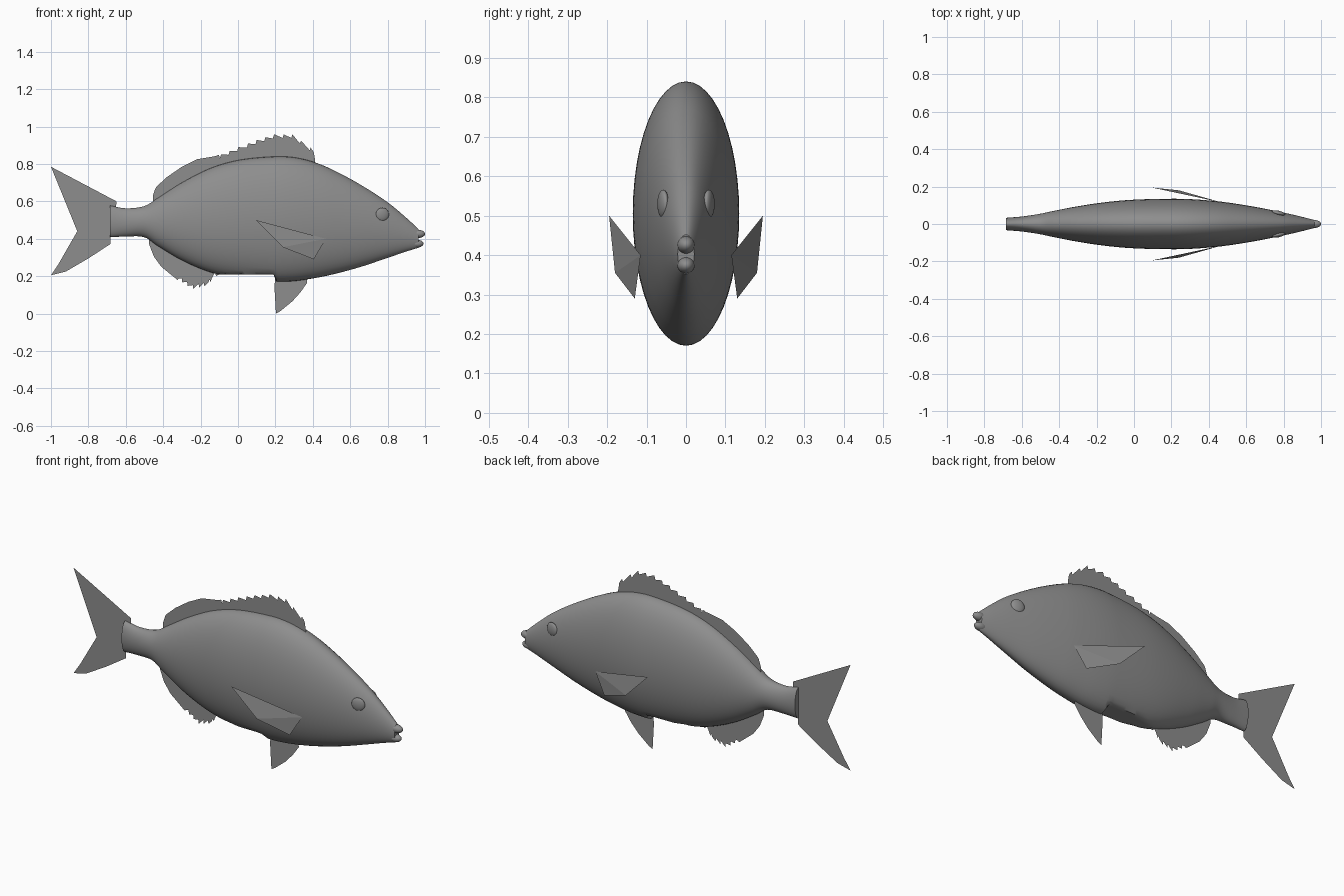
import bpy, bmesh, math

if "Cube" in bpy.data.objects:
    bpy.data.objects.remove(bpy.data.objects["Cube"])

grey = bpy.data.materials.new("plain grey")
grey.diffuse_color = (0.27, 0.27, 0.27, 1)
grey.use_nodes = True
grey.node_tree.nodes["Principled BSDF"].inputs["Base Color"].default_value = grey.diffuse_color


def add_object(name, bm, smooth=False):
    mesh = bpy.data.meshes.new(name)
    bm.to_mesh(mesh)
    bm.free()
    mesh.materials.append(grey)
    for p in mesh.polygons:
        p.use_smooth = smooth
    ob = bpy.data.objects.new(name, mesh)
    bpy.context.collection.objects.link(ob)
    return ob


def lerp_rows(rows, x):
    """Linear lookup of a row table at x."""
    x = min(max(x, rows[0][0]), rows[-1][0])
    for a, b in zip(rows, rows[1:]):
        if x <= b[0]:
            t = (x - a[0]) / (b[0] - a[0])
            return [p + (q - p) * t for p, q in zip(a, b)][1:]


def smooth_rows(rows, x):
    """Cubic Hermite lookup of a row table at x."""
    i = 0
    while i < len(rows) - 2 and x > rows[i + 1][0]:
        i += 1
    a, b = rows[i], rows[i + 1]
    p, n = rows[max(i - 1, 0)], rows[min(i + 2, len(rows) - 1)]
    h = b[0] - a[0]
    t = (x - a[0]) / h
    out = []
    for k in range(1, len(a)):
        m0 = (b[k] - p[k]) / (b[0] - p[0]) * h
        m1 = (n[k] - a[k]) / (n[0] - a[0]) * h
        out.append((2*t**3 - 3*t*t + 1) * a[k] + (t**3 - 2*t*t + t) * m0
                   + (3*t*t - 2*t**3) * b[k] + (t**3 - t*t) * m1)
    return out


# Body stations: x, top, bottom, half width
BODY = [(-0.685, 0.578, 0.408, 0.033), (-0.60, 0.563, 0.412, 0.040),
        (-0.50, 0.575, 0.408, 0.055), (-0.43, 0.617, 0.362, 0.070),
        (-0.30, 0.700, 0.285, 0.095), (-0.15, 0.776, 0.222, 0.117),
        (0.00, 0.820, 0.190, 0.130), (0.20, 0.840, 0.171, 0.135),
        (0.30, 0.835, 0.174, 0.133), (0.40, 0.812, 0.188, 0.126),
        (0.50, 0.772, 0.208, 0.115), (0.65, 0.692, 0.248, 0.091),
        (0.80, 0.595, 0.298, 0.061), (0.90, 0.512, 0.332, 0.038),
        (0.965, 0.452, 0.352, 0.021)]

# Body: lofted ellipses with a shallow flat on the belly
SIDES, RINGS = 48, 100
bm = bmesh.new()
rings = []
for i in range(RINGS + 1):
    x = BODY[0][0] + (BODY[-1][0] - BODY[0][0]) * i / RINGS
    top, bot, w = smooth_rows(BODY, x)
    ring = []
    for j in range(SIDES):
        a = 2 * math.pi * j / SIDES
        z = (top + bot) / 2 + (top - bot) / 2 * math.sin(a)
        if -0.12 < x < 0.20:
            z = max(z, 0.209)
        ring.append(bm.verts.new((x, w * math.cos(a), z)))
    rings.append(ring)
for r, s in zip(rings, rings[1:]):
    for j in range(SIDES):
        k = (j + 1) % SIDES
        bm.faces.new((r[j], r[k], s[k], s[j]))
bm.faces.new(rings[0][::-1])
bm.faces.new(rings[-1])
bmesh.ops.recalc_face_normals(bm, faces=bm.faces)
body = add_object("body", bm, True)
bpy.context.view_layer.objects.active = body
body.select_set(True)
bpy.ops.object.shade_smooth_by_angle(angle=math.radians(40))


def ellipsoid(name, centre, radii, tilt=0):
    bm = bmesh.new()
    bmesh.ops.create_uvsphere(bm, u_segments=24, v_segments=14, radius=1)
    ob = add_object(name, bm, True)
    ob.location, ob.scale = centre, radii
    ob.rotation_euler = (0, 0, tilt)


# Lips with the mouth gap between them, and slightly raised eyes
ellipsoid("upper_lip", (0.962, 0, 0.426), (0.038, 0.022, 0.022))
ellipsoid("lower_lip", (0.955, 0, 0.374), (0.037, 0.022, 0.021))
for side, label in ((-1, "right"), (1, "left")):
    ellipsoid(label + "_eye", (0.772, side * 0.058, 0.53),
              (0.036, 0.013, 0.036), side * -0.22)


# Dorsal and anal fins: flat strips from the body to a ragged edge
def strip_fin(name, edge, side, teeth_from, teeth_to, amp, pitch):
    bm = bmesh.new()
    n, prev = 150, None
    for i in range(n + 1):
        x = edge[0][0] + (edge[-1][0] - edge[0][0]) * i / n
        z = lerp_rows(edge, x)[0]
        if teeth_from < x < teeth_to:
            z -= side * amp * ((x / pitch) % 1)
        base = smooth_rows(BODY, x)[0 if side > 0 else 1] - side * 0.015
        pair = (bm.verts.new((x, 0, base)), bm.verts.new((x, 0, z)))
        if prev:
            bm.faces.new((prev[0], pair[0], pair[1], prev[1]))
        prev = pair
    add_object(name, bm)


strip_fin("dorsal_fin",
          [(-0.455, 0.63), (-0.44, 0.675), (-0.38, 0.73), (-0.30, 0.785),
           (-0.22, 0.825), (-0.12, 0.842), (0.0, 0.89), (0.10, 0.93),
           (0.20, 0.96), (0.29, 0.96), (0.33, 0.93), (0.39, 0.89),
           (0.405, 0.865), (0.412, 0.82)], 1, -0.1, 0.40, 0.022, 0.048)
strip_fin("anal_fin",
          [(-0.475, 0.37), (-0.45, 0.305), (-0.41, 0.25), (-0.33, 0.185),
           (-0.24, 0.13), (-0.16, 0.15), (-0.13, 0.195), (-0.09, 0.215)],
          -1, -0.32, -0.12, 0.022, 0.03)


# Flat fins cut from outlines
def flat_fin(name, points):
    bm = bmesh.new()
    bm.faces.new([bm.verts.new(p) for p in points])
    bmesh.ops.triangulate(bm, faces=bm.faces)
    return add_object(name, bm)


TAIL = [(-0.65, 0.60), (-0.66, 0.575), (-0.66, 0.42), (-0.682, 0.41),
        (-0.682, 0.372), (-0.80, 0.295), (-0.92, 0.225), (-1.0, 0.205),
        (-0.96, 0.265), (-0.825, 0.50), (-0.96, 0.72), (-1.0, 0.785),
        (-0.82, 0.69)]
flat_fin("tail_fin", [(x, 0, z) for x, z in TAIL])

PELVIC = [(0.20, 0.22), (0.195, 0.14), (0.203, 0.0), (0.225, 0.012),
          (0.29, 0.065), (0.335, 0.115), (0.37, 0.165), (0.365, 0.21)]
flat_fin("pelvic_fin", [(x, 0, z) for x, z in PELVIC])

PECTORAL = [(0.095, 0.195, 0.50), (0.24, 0.18, 0.355),
            (0.405, 0.13, 0.29), (0.47, 0.115, 0.40)]
for side, label in ((-1, "right"), (1, "left")):
    flat_fin(label + "_pectoral_fin", [(x, side * y, z) for x, y, z in PECTORAL])
